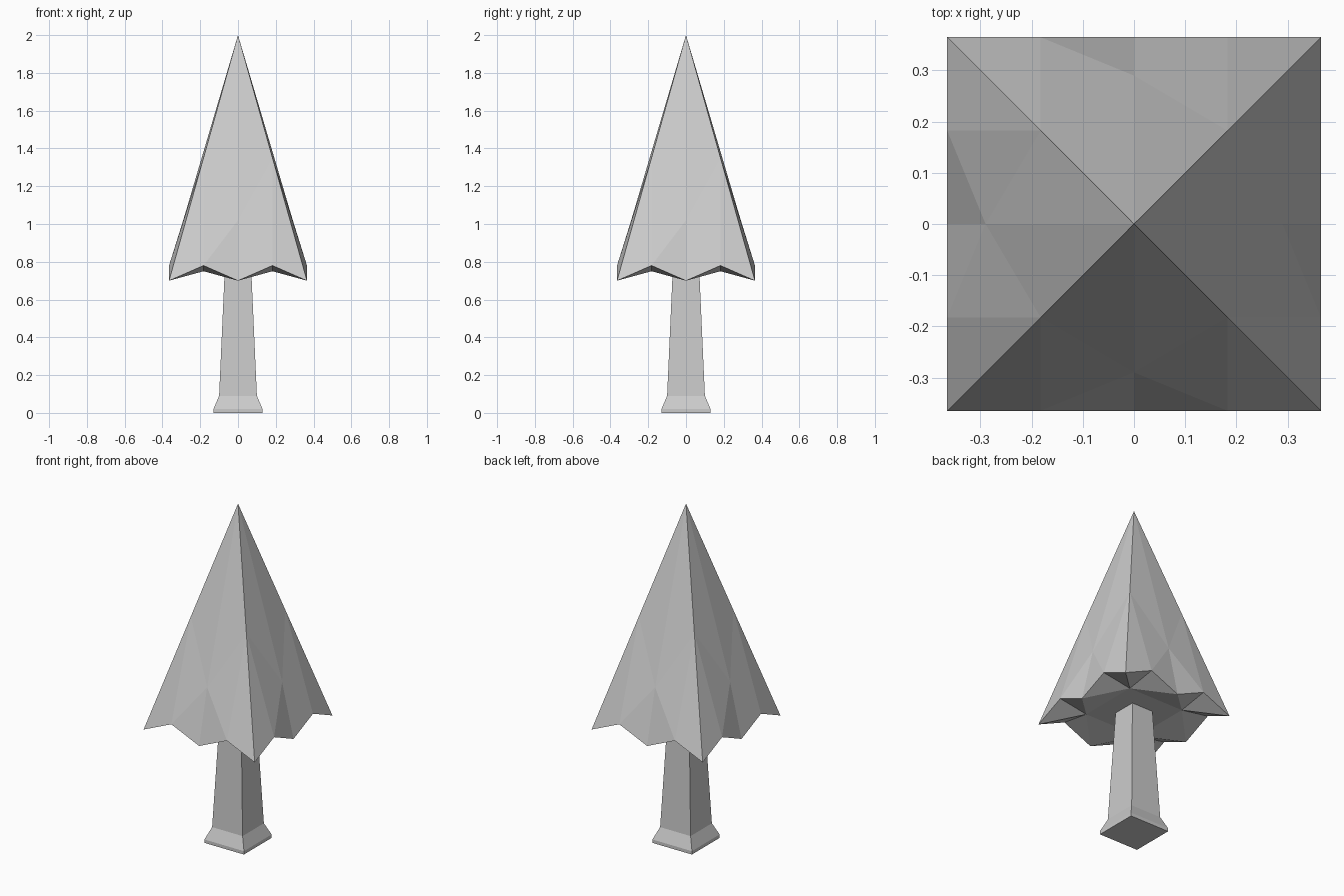
import bpy, bmesh
from mathutils import Matrix, Vector
from math import pi

if "Cube" in bpy.data.objects:
    bpy.data.objects.remove(bpy.data.objects["Cube"])


def finish(name, bm):
    bmesh.ops.remove_doubles(bm, verts=bm.verts, dist=1e-4)
    bmesh.ops.recalc_face_normals(bm, faces=bm.faces)
    mesh = bpy.data.meshes.new(name)
    bm.to_mesh(mesh)
    bm.free()
    bpy.context.collection.objects.link(bpy.data.objects.new(name, mesh))


# Stem: square profile with a flared foot, top just inside the head
bm = bmesh.new()
rings = [[bm.verts.new((sx * h, sy * h, z)) for sx, sy in ((-1, -1), (1, -1), (1, 1), (-1, 1))]
         for h, z in ((0.13, 0), (0.13, 0.02), (0.10, 0.09), (0.07, 0.76))]
for lower, upper in zip(rings, rings[1:]):
    for i in range(4):
        j = (i + 1) % 4
        bm.faces.new((lower[i], lower[j], upper[j], upper[i]))
bm.faces.new(rings[0])
bm.faces.new(rings[-1])
finish("stem", bm)

# Head: half of one side, mirrored in x and turned four times
W, H = 0.365, 0.1825
points = {
    "tip": (0, 0, 2.0),
    "ridge": (H, -H, 1.35),
    "bulge": (0, -0.29, 1.02),
    "corner": (W, -W, 0.70),
    "notch": (H, -W, 0.78),
    "middle": (0, -W, 0.70),
    "inner": (H, -H, 0.75),
    "inner_mid": (0, -H, 0.75),
    "centre": (0, 0, 0.75),
}
faces = (
    "tip bulge ridge", "ridge bulge notch", "ridge notch corner", "bulge middle notch",
    "corner notch inner", "notch middle inner", "middle inner_mid inner",
    "inner inner_mid centre",
)
bm = bmesh.new()
for turn in range(4):
    spin = Matrix.Rotation(turn * pi / 2, 3, 'Z')
    for sx in (1, -1):
        v = {k: bm.verts.new(spin @ Vector((sx * x, y, z))) for k, (x, y, z) in points.items()}
        for f in faces:
            bm.faces.new([v[k] for k in f.split()])
finish("pointed_head", bm)
